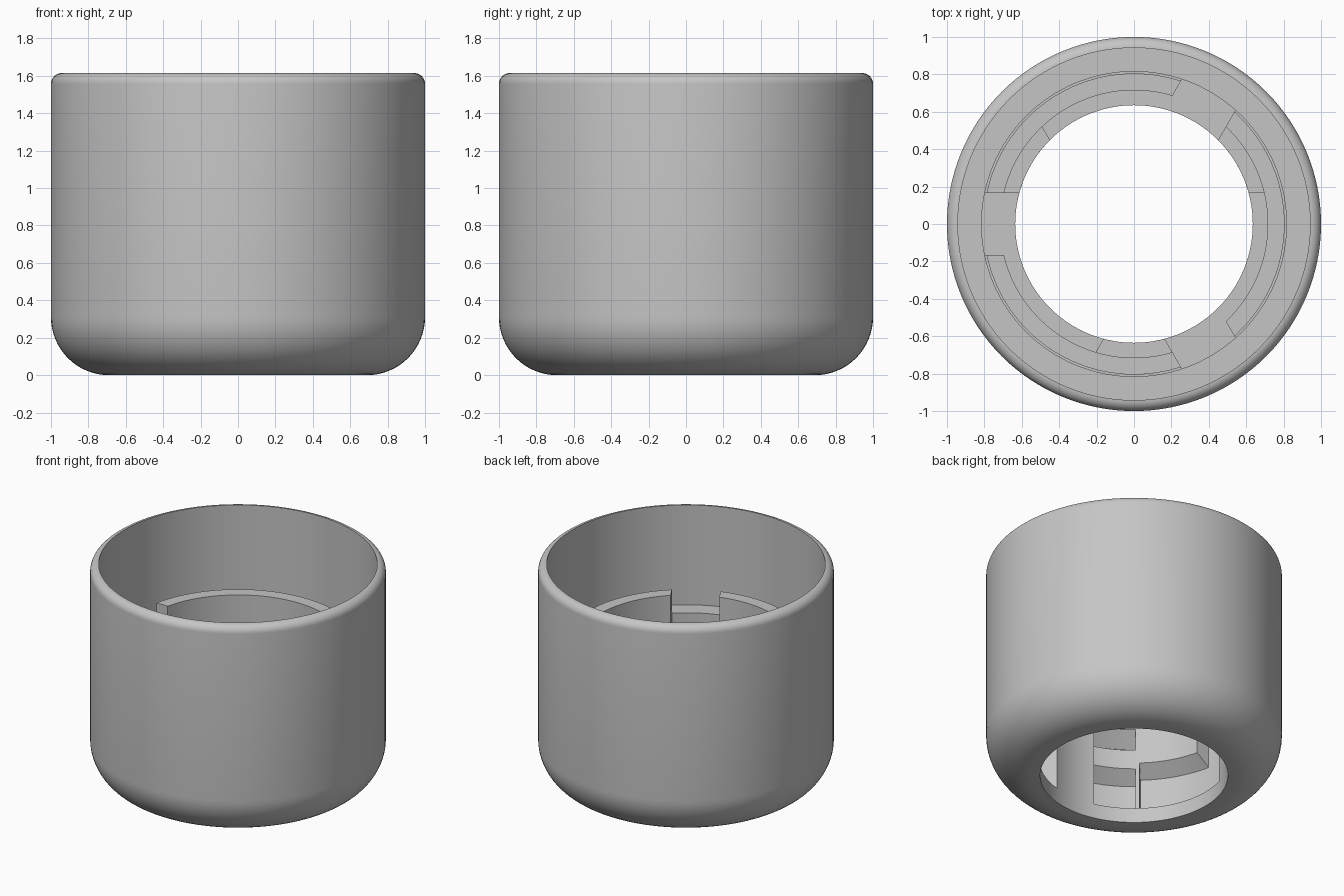
import bpy
import bmesh
from math import radians, asin, sin, cos, pi

cube = bpy.data.objects.get("Cube")
if cube:
    bpy.data.objects.remove(cube, do_unlink=True)

grey = bpy.data.materials.new("plain grey")
grey.use_nodes = True
tone = (0.56, 0.56, 0.56, 1)
grey.diffuse_color = tone
grey.node_tree.nodes["Principled BSDF"].inputs["Base Color"].default_value = tone


def finish(name, bm):
    bmesh.ops.recalc_face_normals(bm, faces=bm.faces)
    mesh = bpy.data.meshes.new(name)
    bm.to_mesh(mesh)
    bm.free()
    mesh.materials.append(grey)
    ob = bpy.data.objects.new(name, mesh)
    bpy.context.collection.objects.link(ob)
    bpy.ops.object.select_all(action='DESELECT')
    ob.select_set(True)
    bpy.context.view_layer.objects.active = ob
    bpy.ops.object.shade_smooth_by_angle(angle=radians(30))


def sweep(name, profile, start=None, end=None, steps=128):
    """Turn a closed (radius, height) profile round z.
    Each end is (angle, side offset), so end faces can lie parallel to a slot."""
    bm = bmesh.new()
    full = start is None
    rings = []
    for i in range(steps if full else steps + 1):
        ring = []
        for r, z in profile:
            if full:
                a = 2 * pi * i / steps
            else:
                a0, a1 = (radians(b) + asin(d / r) for b, d in (start, end))
                a = a0 + (a1 - a0) * i / steps
            ring.append(bm.verts.new((r * cos(a), r * sin(a), z)))
        rings.append(ring)
    n = len(profile)
    pairs = list(zip(rings, rings[1:]))
    if full:
        pairs.append((rings[-1], rings[0]))
    else:
        bm.faces.new(rings[0])
        bm.faces.new(rings[-1])
    for p, q in pairs:
        for j in range(n):
            k = (j + 1) % n
            bm.faces.new((p[j], p[k], q[k], q[j]))
    finish(name, bm)


def fillet(cx, cz, rad, a0, a1, steps):
    return [(cx + rad * cos(radians(a0 + (a1 - a0) * i / steps)),
             cz + rad * sin(radians(a0 + (a1 - a0) * i / steps)))
            for i in range(steps + 1)]


# Sizes
HOLE, LIP, COLLAR, WALL, EMBED, BORE = 0.635, 0.715, 0.805, 0.815, 0.83, 0.942
HEIGHT, COLLAR_TOP, SHELF, FLOOR, SINK = 1.615, 1.05, 0.87, 0.11, 0.1
HALF = 0.165

# Cup body: rounded base and rim, straight bore, shelf, narrower socket, hole
body = [(HOLE, 0)]
body += fillet(0.69, 0.31, 0.31, -90, 0, 16)
body += fillet(BORE, HEIGHT - 0.058, 0.058, 0, 90, 8)
body += [(BORE, SHELF), (WALL, SHELF), (WALL, FLOOR), (HOLE, FLOOR)]
sweep("cup_body", body)

# Standing collar above the shelf, then its foot set into the socket wall
collar = [(EMBED, SHELF - 0.01), (COLLAR, SHELF - 0.01),
          (COLLAR, COLLAR_TOP), (LIP, COLLAR_TOP)]

# Twist-lock parts, repeated three times
for n in range(3):
    t = 120 * n
    slot_side = (180 + t, HALF)
    catch = (227 + t, 0)
    rib_end = (229.3 + t, 0)
    stop_side = (240 + t, HALF)
    next_slot = (300 + t, -HALF)

    # collar over the turning channel, with a sloped underside
    sweep(f"channel_collar_{n + 1}",
          collar + [(LIP, 0.51), (EMBED, 0.42)], slot_side, catch, 20)
    # upright rib at the mouth of the locking pocket
    sweep(f"catch_rib_{n + 1}",
          collar + [(LIP, SINK), (EMBED, SINK)], catch, rib_end, 2)
    # collar over the locking pocket
    sweep(f"pocket_collar_{n + 1}",
          collar + [(LIP, 0.77), (EMBED, 0.655)], rib_end, stop_side, 12)
    # bar across the locking pocket
    sweep(f"pocket_bar_{n + 1}",
          [(EMBED, 0.61), (LIP, 0.61), (LIP, 0.465), (EMBED, 0.37)],
          rib_end, stop_side, 12)
    # solid stop between the pocket and the next slot
    sweep(f"stop_block_{n + 1}",
          collar + [(LIP, 0.8), (HOLE, 0.8), (HOLE, SINK), (EMBED, SINK)],
          stop_side, next_slot, 16)
